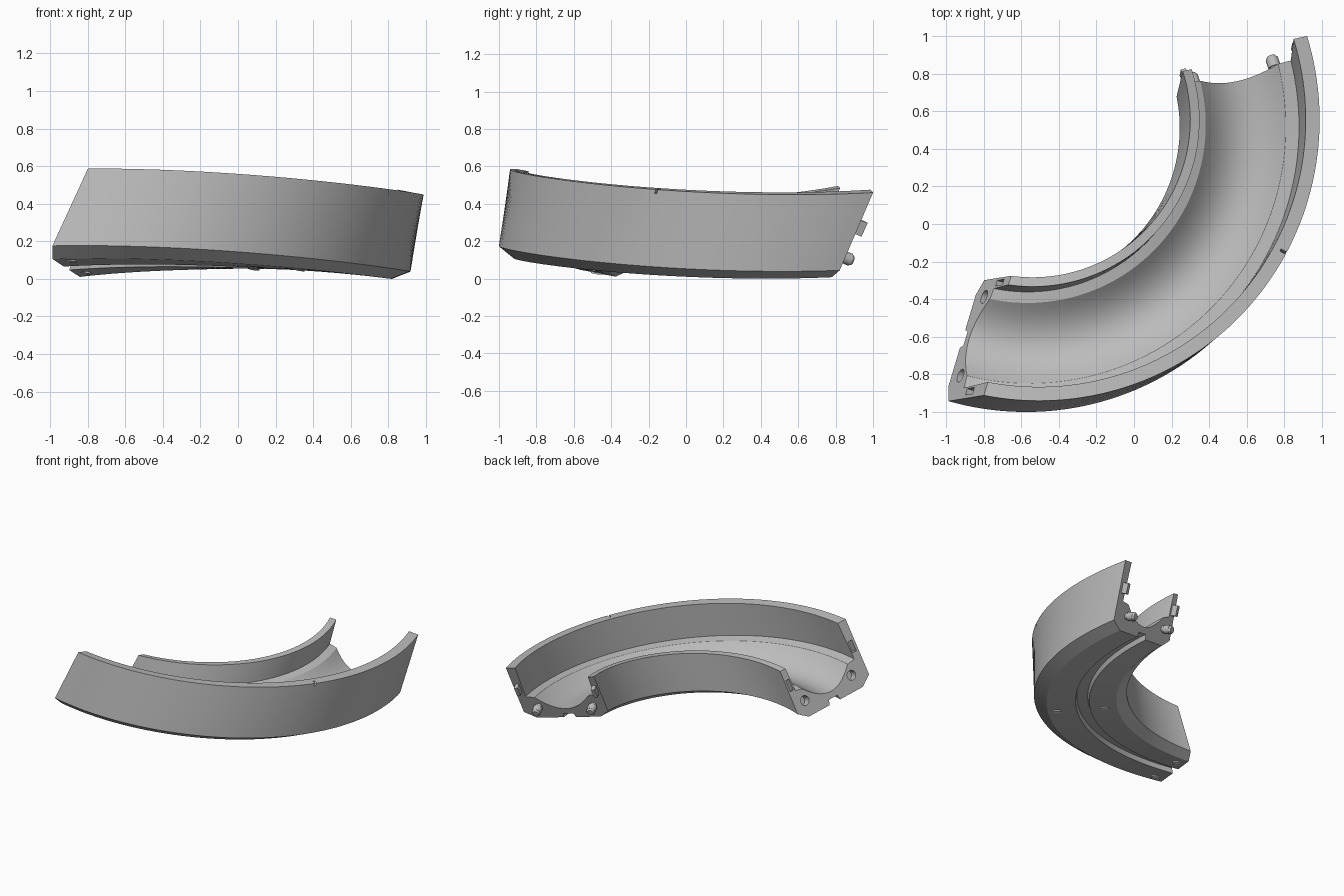
import bpy, bmesh
from math import radians, sin, cos, atan, pi
from mathutils import Matrix, Vector

cube = bpy.data.objects.get("Cube")
if cube:
    bpy.data.objects.remove(cube)


def material(name, value):
    m = bpy.data.materials.new(name)
    m.use_nodes = True
    m.diffuse_color = (value, value, value, 1)
    m.node_tree.nodes["Principled BSDF"].inputs["Base Color"].default_value = m.diffuse_color
    return m


GREY = material("plain grey", 0.5)
PALE = material("pale grey", 0.8)

# Helix with a leaning axis and slanted end cuts
START, END, MID = radians(-107.3), radians(12.8), radians(-47)
RISE, SLANT = 0.206, 0.29
axis = Vector((0.17, 0.145, 1)).normalized()
TILT = Vector((0, 0, 1)).rotation_difference(axis).to_matrix().to_4x4()
BASE = Matrix.Translation((-0.56, 0.46, 0.1)) @ TILT
parts = []


def on_track(theta, r, h):
    phi = theta + SLANT * h / r
    return BASE @ Vector((r * cos(phi), r * sin(phi), RISE * (phi - MID) + h))


def frame(theta, r, h, lean=True):
    """Local axes: x outward, y along the track, z up the section."""
    phi = theta + SLANT * h / r
    turn = Matrix.Rotation(phi, 4, "Z")
    if lean:
        turn = turn @ Matrix.Rotation(-atan(SLANT), 4, "X")
    return Matrix.Translation(on_track(theta, r, h)) @ TILT @ turn


def finish(name, bm, mat):
    bmesh.ops.recalc_face_normals(bm, faces=bm.faces)
    mesh = bpy.data.meshes.new(name)
    bm.to_mesh(mesh)
    bm.free()
    mesh.materials.append(mat)
    ob = bpy.data.objects.new(name, mesh)
    bpy.context.collection.objects.link(ob)
    parts.append(ob)
    return ob


def box(name, place, size):
    bm = bmesh.new()
    bmesh.ops.create_cube(bm, size=1, matrix=place @ Matrix.Diagonal((*size, 1)))
    return finish(name, bm, GREY)


def cylinder(name, place, radius, length, along="Y", tip=1.0, mat=GREY):
    bm = bmesh.new()
    turn = Matrix.Rotation(-pi / 2, 4, "X") if along == "Y" else Matrix()
    bmesh.ops.create_cone(bm, cap_ends=True, segments=24, radius1=radius,
                          radius2=radius * tip, depth=length, matrix=place @ turn)
    return finish(name, bm, mat)


# Cross-section (radius, height): walls, shelves, bowl and underside groove
bowl = []
for i in range(15):
    t = i / 14
    bowl.append((1.33 - 0.432 * t, 0.19 - 0.11 * (1 - (2 * t - 1) ** 2)))
profile = [(0.86, 0), (1.06, 0), (1.07, 0.035), (1.15, 0.035), (1.16, 0),
           (1.375, 0), (1.465, 0.055), (1.465, 0.475), (1.39, 0.475), (1.4, 0.2)]
profile += bowl + [(0.84, 0.2), (0.835, 0.365), (0.785, 0.365), (0.781, 0.05)]

bm = bmesh.new()
STEPS = 64
rings = [[bm.verts.new(on_track(START + (END - START) * i / STEPS, r, h))
          for r, h in profile] for i in range(STEPS + 1)]
n = len(profile)
for a, b in zip(rings, rings[1:]):
    for j in range(n):
        k = (j + 1) % n
        bm.faces.new((a[j], a[k], b[k], b[j]))
bm.faces.new(rings[0])
bm.faces.new(rings[-1])
track = finish("curved_trough", bm, GREY)

# Sockets, wall pockets and the rim notch
cutters = [box("rim_notch_cutter", frame(radians(-33.4), 1.455, 0.475), (0.05, 0.012, 0.05))]
for r in (1.325, 0.88):
    cutters.append(cylinder("socket_cutter", frame(START, r, 0.11), 0.037, 0.12))
for r, h, width in ((1.425, 0.285, 0.036), (0.811, 0.25, 0.03)):
    cutters.append(box("pocket_cutter", frame(START, r, h), (width, 0.14, 0.09)))
bpy.context.view_layer.objects.active = track
for c in cutters:
    c.hide_render = True
    mod = track.modifiers.new("cut", "BOOLEAN")
    mod.object = c
    mod.solver = "EXACT"
    bpy.ops.object.modifier_apply(modifier=mod.name)
for c in cutters:
    parts.remove(c)
    bpy.data.objects.remove(c)

# Pegs and tabs on the far end
for side, r, tab_r, tab_h in (("outer", 1.325, 1.425, 0.285), ("inner", 0.88, 0.811, 0.25)):
    end = frame(END, r, 0.11)
    for label, y, radius in (("neck", 0.02, 0.026), ("collar", 0.045, 0.034)):
        cylinder(f"{side}_peg_{label}", end @ Matrix.Translation((0, y, 0)), radius, 0.05)
    cylinder(f"{side}_peg_tip", end @ Matrix.Translation((0, 0.077, 0)), 0.032, 0.014, tip=0.75)
    box(f"{side}_tab", frame(END, tab_r, tab_h), (0.028, 0.09, 0.08))

# Round inserts on the underside
for theta in (MID, START + 0.06):
    for side, r in (("outer", 1.305), ("inner", 0.95)):
        cylinder(f"{side}_underside_insert", frame(theta, r, 0, False), 0.032, 0.008,
                 along="Z", mat=PALE)

# Centre on the ground
pts = [v.co for ob in parts for v in ob.data.vertices]
low = Vector([min(p[i] for p in pts) for i in range(3)])
high = Vector([max(p[i] for p in pts) for i in range(3)])
mid = (low + high) / 2
move = Matrix.Translation((-mid.x, -mid.y, -low.z))
for ob in parts:
    ob.data.transform(move)
    bpy.ops.object.select_all(action="DESELECT")
    ob.select_set(True)
    bpy.context.view_layer.objects.active = ob
    bpy.ops.object.shade_smooth_by_angle(angle=radians(30))
